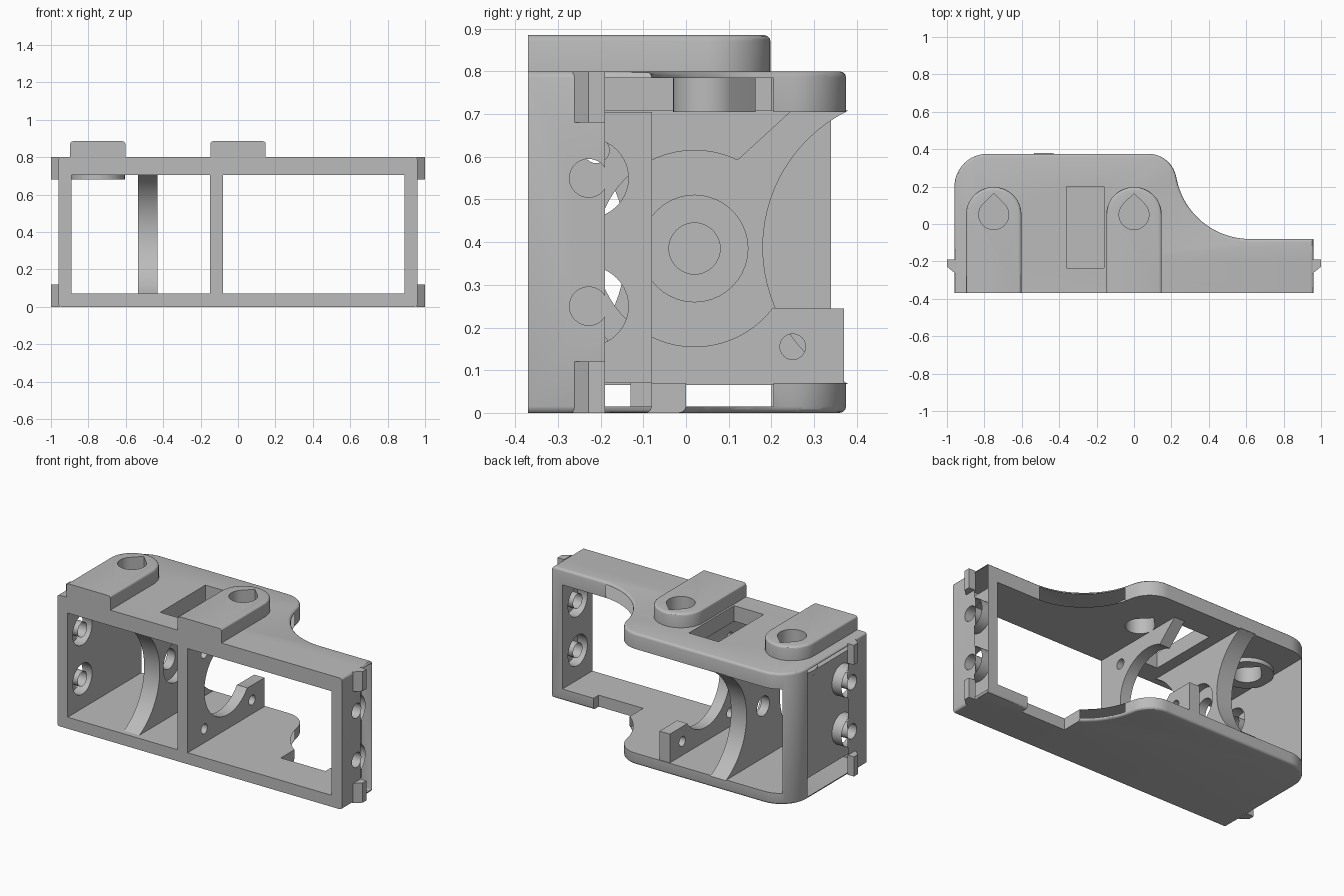
import bpy, bmesh, math
from mathutils import Vector

cube = bpy.data.objects.get("Cube")
if cube:
    bpy.data.objects.remove(cube, do_unlink=True)

grey = bpy.data.materials.new("plain_grey")
grey.use_nodes = True
grey.diffuse_color = (0.5, 0.5, 0.5, 1)
grey.node_tree.nodes["Principled BSDF"].inputs["Base Color"].default_value = (0.5, 0.5, 0.5, 1)


def arc(cx, cy, r, a, b, n=16):
    """Points along an arc, angles in degrees."""
    steps = [math.radians(a + (b - a) * i / n) for i in range(n + 1)]
    return [(cx + r * math.cos(t), cy + r * math.sin(t)) for t in steps]


def circle(cx, cy, r, n=40):
    return arc(cx, cy, r, 0, 360, n)[:-1]


def rect(a, b, c, d):
    return [(a, c), (b, c), (b, d), (a, d)]


def prism(name, pts, axis, lo, hi, caps=True, round_over=None):
    """Extrude a profile along z (points are x, y) or along x (points are y, z)."""
    bm = bmesh.new()
    rings = [[bm.verts.new((u, v, h) if axis == "z" else (h, u, v)) for u, v in pts]
             for h in (lo, hi)]
    n = len(pts)
    for i in range(n):
        j = (i + 1) % n
        bm.faces.new((rings[0][i], rings[0][j], rings[1][j], rings[1][i]))
    if caps:
        for ring in rings:
            bm.faces.new(ring)
    bmesh.ops.recalc_face_normals(bm, faces=bm.faces)
    if round_over:
        edges = [e for e in bm.edges if round_over(e.verts[0].co, e.verts[1].co)]
        bmesh.ops.bevel(bm, geom=edges, offset=0.015, segments=3, profile=0.5,
                        affect="EDGES")
    mesh = bpy.data.meshes.new(name)
    bm.to_mesh(mesh)
    bm.free()
    mesh.materials.append(grey)
    ob = bpy.data.objects.new(name, mesh)
    bpy.context.collection.objects.link(ob)
    return ob


def activate(ob):
    bpy.ops.object.select_all(action="DESELECT")
    ob.select_set(True)
    bpy.context.view_layer.objects.active = ob


def cut(ob, pts, axis, lo, hi):
    """Subtract an extruded profile."""
    cutter = prism("cutter", pts, axis, lo, hi)
    cutter.hide_render = True
    mod = ob.modifiers.new("cut", "BOOLEAN")
    mod.operation = "DIFFERENCE"
    mod.solver = "EXACT"
    mod.object = cutter
    activate(ob)
    bpy.ops.object.modifier_apply(modifier=mod.name)
    bpy.data.objects.remove(cutter, do_unlink=True)


def smooth(ob):
    activate(ob)
    bpy.ops.object.shade_smooth_by_angle(angle=math.radians(30))


FRONT, BACK = -0.37, 0.375
HOLE_Y, HOLE_Z = -0.228, (0.25, 0.55)
BOSS_X = (-0.75, 0.0)


def teardrop(cx):
    return arc(cx, 0.05, 0.08, 135, 405, 32) + [(cx, 0.163)]


# Main shell: plan outline with a rounded corner and a sweeping shoulder
outline = [(-0.96, FRONT), (0.96, FRONT), (0.96, -0.08)]
outline += arc(0.62, 0.32, 0.4, 270, 190, 24)
outline += arc(0.077, 0.224, 0.151, 10, 90)[1:]
outline += arc(-0.785, 0.2, 0.175, 90, 180)
shell = prism("shell", outline, "z", 0, 0.8, round_over=lambda a, b: (
    abs(a.z - b.z) < 0.01 and max(a.y, b.y) > FRONT + 0.01))
cut(shell, rect(-0.89, 0.89, -0.6, 0.6), "z", 0.07, 0.705)
cut(shell, rect(-0.36, -0.16, -0.235, 0.2), "z", 0.6, 0.9)
cut(shell, rect(0.38, 0.68, -0.13, 0.3), "z", -0.1, 0.2)
for x in BOSS_X:
    cut(shell, teardrop(x), "z", 0.6, 0.9)
for side in (-1, 1):
    for z in HOLE_Z:
        for r, a, b in ((0.093, 0.8, 0.955), (0.045, 0.8, 1.1)):
            cut(shell, circle(HOLE_Y, z, r), "x", min(side * a, side * b), max(side * a, side * b))

# Open the outer skin behind the end strips and along the shoulder
bm = bmesh.new()
bm.from_mesh(shell.data)
bmesh.ops.bisect_plane(bm, geom=bm.verts[:] + bm.edges[:] + bm.faces[:],
                       plane_co=(0, -0.19, 0), plane_no=(0, 1, 0))


def is_open(face):
    c, n = face.calc_center_median(), face.normal
    if abs(n.z) > 0.1:
        return False
    end_skin = abs(c.x) > 0.95 and abs(n.x) > 0.98 and -0.19 < c.y < 0.2
    reach = (Vector((c.x, c.y)) - Vector((0.62, 0.32))).length
    return end_skin or (abs(reach - 0.4) < 0.01 and c.x < 0.6 and c.y < 0.2)


bmesh.ops.delete(bm, geom=[f for f in bm.faces if is_open(f)], context="FACES")
bm.to_mesh(shell.data)
bm.free()
smooth(shell)

# Screw tubes and corner clips on both ends
for side, word in ((-1, "left"), (1, "right")):
    for z, level in zip(HOLE_Z, ("lower", "upper")):
        a, b = sorted((side * 0.89, side * 0.959))
        smooth(prism(f"{word}_{level}_screw_tube", circle(HOLE_Y, z, 0.045), "x", a, b, caps=False))
    clip = [(side * x, y) for x, y in ((0.955, -0.265), (1, -0.228), (1, -0.19), (0.955, -0.19))]
    prism(f"{word}_lower_clip", clip, "z", 0, 0.12)
    prism(f"{word}_upper_clip", clip, "z", 0.68, 0.8)

# Raised bosses with teardrop holes
for x, word in zip(BOSS_X, ("end", "middle")):
    plan = [(x - 0.148, FRONT), (x + 0.148, FRONT)] + arc(x, 0.05, 0.148, 0, 180, 28)
    boss = prism(f"{word}_boss", plan, "z", 0.79, 0.885, round_over=lambda a, b: (
        min(a.z, b.z) > 0.88 and max(a.y, b.y) > FRONT + 0.01))
    cut(boss, teardrop(x), "z", 0.6, 1)
    smooth(boss)

# Shallow pad hanging under the end boss
pad = prism("under_pad", circle(BOSS_X[0], 0.05, 0.145), "z", 0.68, 0.71)
cut(pad, teardrop(BOSS_X[0]), "z", 0.6, 1)
smooth(pad)

# Middle wall: round bite open to the back, with a lower block
profile = [(FRONT, 0.065), (0.37, 0.065), (0.37, 0.245), (0.21, 0.245)]
profile += arc(0.02, 0.385, 0.23, -37, -296, 48)
profile += [(0.25, 0.71), (FRONT, 0.71)]
wall = prism("middle_wall", profile, "x", -0.15, -0.08)
for y, z in ((0.25, 0.155), (-0.21, 0.155), (-0.21, 0.615)):
    cut(wall, circle(y, z, 0.03, 24), "x", -0.3, 0.1)
smooth(wall)

# Waisted bracket with a bearing recess and a shaft hole
half = math.degrees(math.asin(0.32 / 0.356))
profile = arc(0.536, 0.388, 0.356, 180 + half, 180 - half, 28)
profile += arc(-0.496, 0.388, 0.356, half, -half, 28)
bracket = prism("bracket", profile, "x", -0.535, -0.43)
cut(bracket, circle(0.02, 0.385, 0.125), "x", -0.48, -0.3)
cut(bracket, circle(0.02, 0.385, 0.06), "x", -0.7, -0.3)
smooth(bracket)
